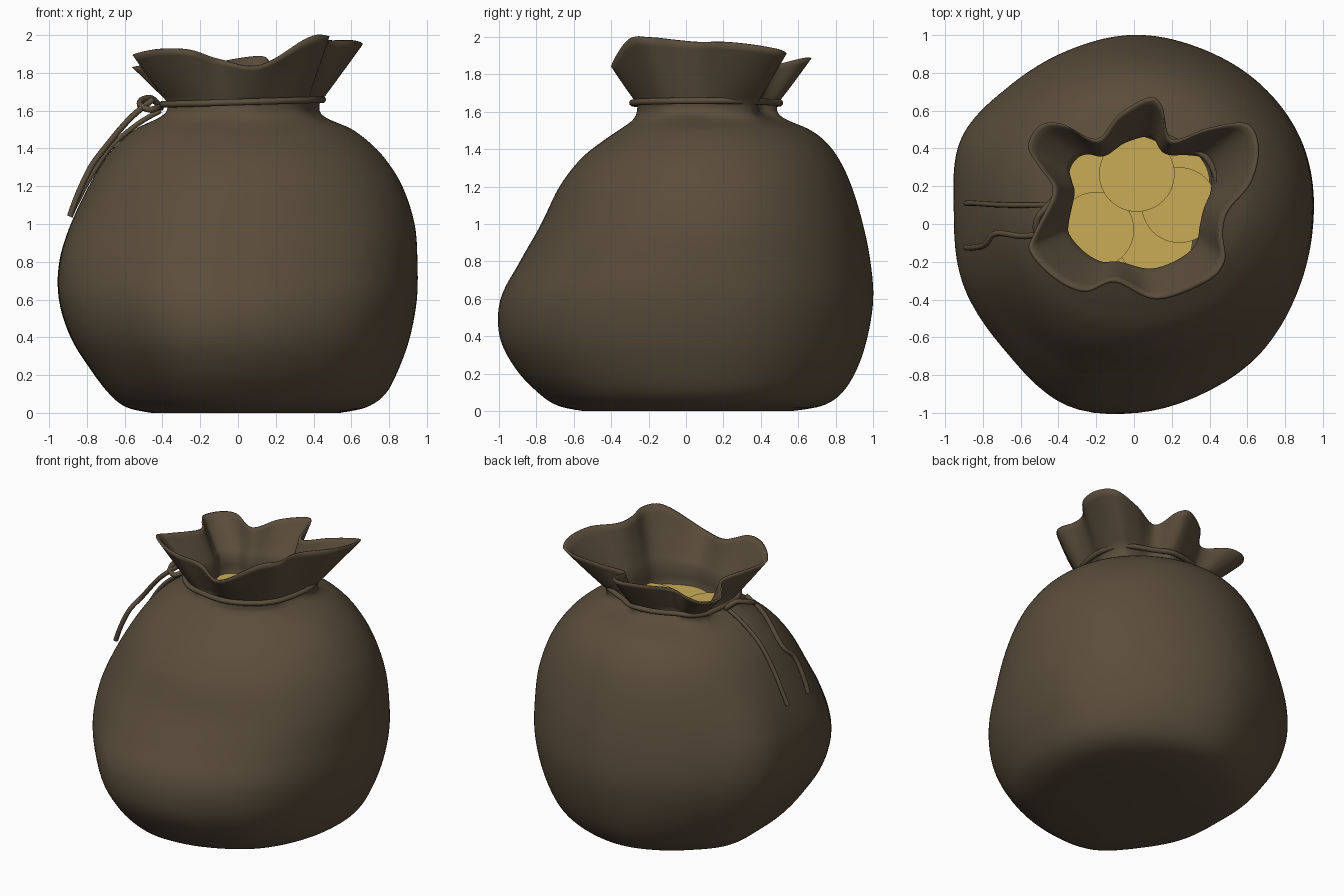
import bpy, bmesh, math

if "Cube" in bpy.data.objects:
    bpy.data.objects.remove(bpy.data.objects["Cube"])


def material(name, rgb):
    m = bpy.data.materials.new(name)
    m.diffuse_color = (*rgb, 1)
    m.use_nodes = True
    m.node_tree.nodes["Principled BSDF"].inputs["Base Color"].default_value = m.diffuse_color
    return m


BROWN = material("brown_cloth", (0.102, 0.074, 0.044))
GOLD = material("gold", (0.59, 0.41, 0.092))


def spline(pts, steps, closed):
    """Catmull-Rom resampling of a list of tuples."""
    n, out = len(pts), []
    for i in range(n if closed else n - 1):
        q = [pts[(i + k) % n] if closed else pts[min(max(i + k, 0), n - 1)] for k in (-1, 0, 1, 2)]
        for s in range(steps):
            t = s / steps
            out.append(tuple(0.5 * (2 * b + (c - a) * t + (2 * a - 5 * b + 4 * c - d) * t * t
                                    + (3 * b - a - 3 * c + d) * t ** 3) for a, b, c, d in zip(*q)))
    return out if closed else out + [pts[-1]]


def mix(p, q, t):
    return tuple(a + (b - a) * t for a, b in zip(p, q))


def smoothstep(a, b, v):
    t = min(max((v - a) / (b - a), 0), 1)
    return t * t * (3 - 2 * t)


# Ruffled rim of the mouth: x, y, z
CX, CY, NECK_Z = 0.03, 0.1, 1.64
rim = spline([
    (-0.56, 0.41, 1.83), (-0.50, 0.52, 1.83), (-0.38, 0.53, 1.84), (-0.20, 0.45, 1.82),
    (-0.08, 0.58, 1.86), (0.08, 0.67, 1.885), (0.15, 0.62, 1.88), (0.20, 0.45, 1.84),
    (0.40, 0.51, 1.88), (0.60, 0.53, 1.92), (0.66, 0.40, 1.95), (0.62, 0.22, 1.97),
    (0.50, 0.07, 1.97), (0.47, -0.05, 1.98), (0.48, -0.20, 1.995), (0.38, -0.31, 1.985),
    (0.12, -0.40, 1.84), (-0.10, -0.31, 1.87), (-0.26, -0.36, 1.92), (-0.42, -0.29, 1.925),
    (-0.55, -0.15, 1.90), (-0.53, -0.05, 1.88), (-0.43, 0.17, 1.85), (-0.50, 0.30, 1.84)], 6, True)

# Body extents: z, left, right, front, back
levels = spline([
    (0.0, -0.46, 0.54, -0.54, 0.56), (0.03, -0.59, 0.68, -0.68, 0.73), (0.1, -0.68, 0.78, -0.785, 0.835),
    (0.23, -0.78, 0.85, -0.905, 0.915), (0.4, -0.885, 0.91, -0.988, 0.97), (0.6, -0.947, 0.947, -0.983, 1.0),
    (0.8, -0.945, 0.95, -0.88, 0.985), (1.0, -0.885, 0.935, -0.77, 0.945), (1.2, -0.79, 0.87, -0.675, 0.885),
    (1.35, -0.70, 0.775, -0.56, 0.815), (1.45, -0.61, 0.675, -0.435, 0.735), (1.52, -0.52, 0.575, -0.335, 0.635),
    (1.58, -0.445, 0.475, -0.285, 0.53), (1.62, -0.41, 0.43, -0.278, 0.485)], 5, False)

# Soft bulges and dents around the lower body, every 22.5 degrees
bulge = [v[0] for v in spline([(v,) for v in (
    1.0, 1.005, 1.0, 0.993, 1.0, 0.98, 0.985, 1.035, 1.0, 1.028, 1.012, 1.04, 1.003, 0.99, 1.01, 1.006)], 9, True)]


def oval(p, xl, xr, yf, yb, cx=0.0, lump=0.0):
    """Point of a lopsided oval lying in the direction of rim point p."""
    a = math.atan2(p[1] - CY, p[0] - CX) % math.tau
    u = a / math.tau * len(bulge)
    i = int(u)
    b0, b1 = bulge[i % len(bulge)], bulge[(i + 1) % len(bulge)]
    r = 1 + lump * (b0 + (b1 - b0) * (u - i) - 1)
    c, s = r * math.cos(a), r * math.sin(a)
    return (cx + c * (xr - cx if c > 0 else cx - xl), CY + s * (yb - CY if s > 0 else CY - yf))


# Half-gathered neck between an oval and the rim shape
neck = [mix(oval(p, -0.40, 0.435, -0.285, 0.485, CX),
            (CX + (p[0] - CX) * 0.68, CY + (p[1] - CY) * 0.68), 0.5) for p in rim]


def inset(p, d):
    dx, dy = p[0] - CX, p[1] - CY
    k = 1 - d / math.hypot(dx, dy)
    return (CX + dx * k, CY + dy * k, p[2])


def body_ring(level):
    z = level[0]
    m, lump = smoothstep(1.5, 1.64, z), 1 - smoothstep(0.8, 1.45, z)
    return [(*mix(oval(p, *level[1:], 0.0, lump), q, m), z) for p, q in zip(rim, neck)]


def flare_ring(t, d=0.0):
    return [inset((*mix(q, p[:2], t ** 0.95), NECK_Z + (p[2] - NECK_Z) * t), d) for p, q in zip(rim, neck)]


# Sack: body, flared mouth, rolled edge, inner lining
rings = [body_ring(l) for l in levels]
rings += [flare_ring(i / 8) for i in range(9)]
rings += [[(x, y, z + 0.003) for x, y, z in flare_ring(1, 0.012)]]
rings += [flare_ring(i / 8, 0.024) for i in range(8, -1, -1)]
rings += [[inset((*q, z), 0.024) for q in neck] for z in (1.56, 1.4)]
bm = bmesh.new()
rows = [[bm.verts.new(v) for v in r] for r in rings]
N = len(rim)
for lo, hi in zip(rows, rows[1:]):
    for i in range(N):
        bm.faces.new((lo[i], lo[(i + 1) % N], hi[(i + 1) % N], hi[i]))
for row, z in ((rows[0], 0.0), (rows[-1], 1.4)):
    mid = bm.verts.new((CX, CY, z))
    for i in range(N):
        bm.faces.new((row[i], row[(i + 1) % N], mid))
bmesh.ops.recalc_face_normals(bm, faces=bm.faces)
for f in bm.faces:
    f.smooth = True
me = bpy.data.meshes.new("sack")
bm.to_mesh(me)
bm.free()
me.materials.append(BROWN)
bpy.context.collection.objects.link(bpy.data.objects.new("sack", me))


# Cord, loop and hanging strings
def cord(name, pts, radius, closed=False):
    cu = bpy.data.curves.new(name, "CURVE")
    cu.dimensions = "3D"
    cu.bevel_depth, cu.bevel_resolution, cu.use_fill_caps = radius, 3, True
    path = spline(pts, 6, closed)
    sp = cu.splines.new("POLY")
    sp.points.add(len(path) - 1)
    for p, co in zip(sp.points, path):
        p.co = (*co, 1)
    sp.use_cyclic_u = closed
    cu.materials.append(BROWN)
    bpy.context.collection.objects.link(bpy.data.objects.new(name, cu))


# The neck cord hugs the gathered cloth
ring = []
for p, q in list(zip(rim, neck))[::3]:
    x, y = mix(oval(p, -0.42, 0.46, -0.295, 0.505, CX), inset((*q, 0), -0.012)[:2], 0.35)
    ring.append((x, y, 1.645 + 0.03 * x))
cord("neck_cord", ring, 0.018, True)
cord("knot_loop", [(-0.41, 0.13, 1.62), (-0.46, 0.09, 1.665), (-0.51, 0.03, 1.655),
                   (-0.515, -0.04, 1.625), (-0.46, -0.07, 1.605), (-0.42, 0.0, 1.62)], 0.017, True)
cord("back_string", [(-0.41, 0.10, 1.60), (-0.53, 0.10, 1.53), (-0.67, 0.10, 1.41), (-0.78, 0.105, 1.25),
                     (-0.845, 0.11, 1.13), (-0.89, 0.11, 1.04)], 0.014)
cord("front_string", [(-0.45, -0.04, 1.66), (-0.58, -0.065, 1.55), (-0.73, -0.05, 1.37), (-0.79, -0.11, 1.28),
                      (-0.85, -0.125, 1.15), (-0.89, -0.125, 1.04)], 0.016)

# Coins inside the mouth
for i, (x, y, z) in enumerate([(0.015, 0.265, 1.54), (-0.2, -0.03, 1.51), (0.24, 0.1, 1.51),
                               (0.11, -0.08, 1.485), (-0.17, 0.22, 1.485), (0.2, 0.22, 1.485),
                               (-0.06, -0.06, 1.46)]):
    bpy.ops.mesh.primitive_cylinder_add(vertices=48, radius=0.2, depth=0.03, location=(x, y, z))
    o = bpy.context.object
    o.name = f"coin_{i + 1}"
    o.data.materials.append(GOLD)
    bpy.ops.object.shade_smooth_by_angle()
